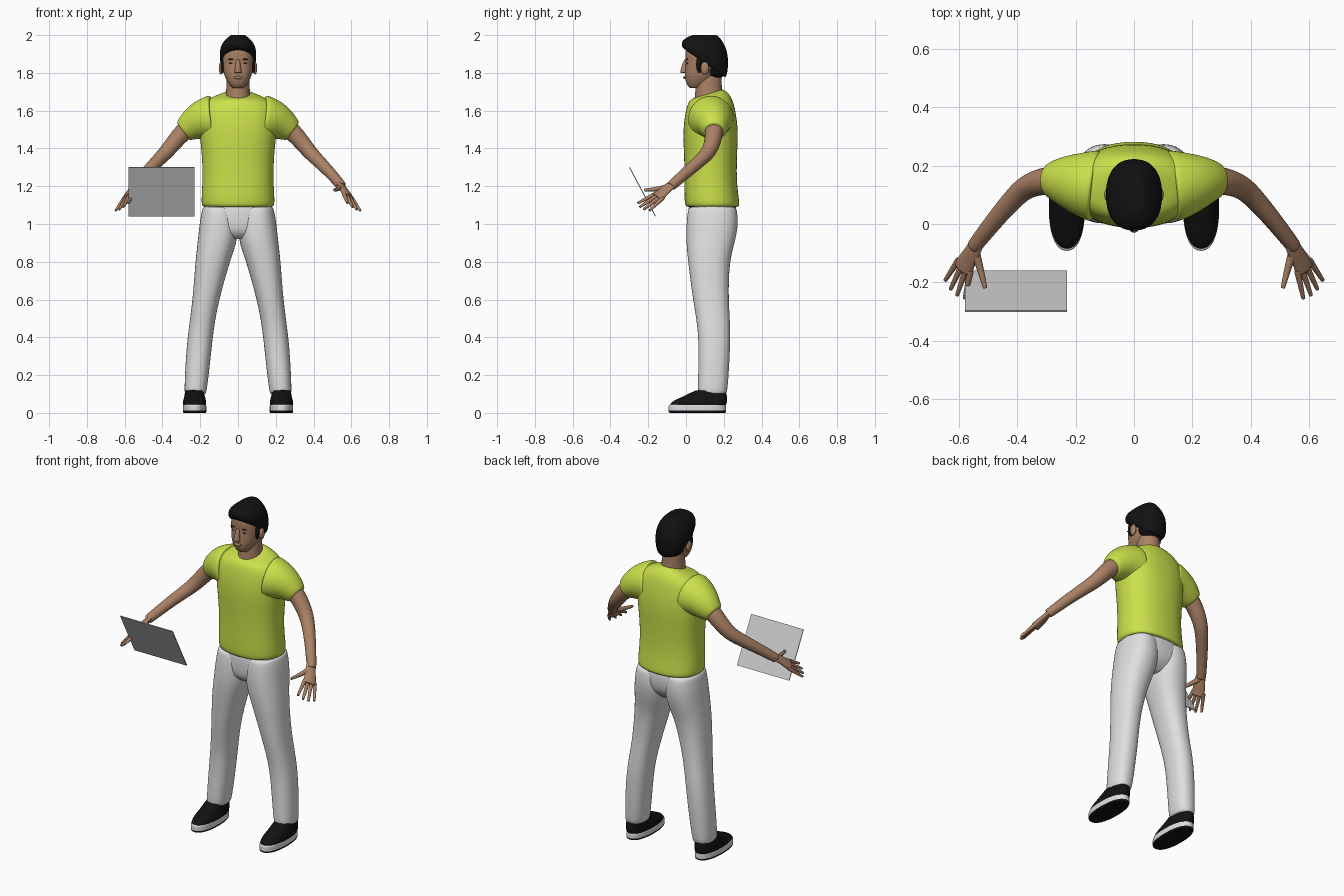
import bpy, bmesh, math
from mathutils import Vector

cube = bpy.data.objects.get("Cube")
if cube:
    bpy.data.objects.remove(cube, do_unlink=True)


def material(name, red, green, blue):
    mat = bpy.data.materials.new(name)
    mat.use_nodes = True
    mat.diffuse_color = (red, green, blue, 1)
    shader = mat.node_tree.nodes["Principled BSDF"]
    shader.inputs["Base Color"].default_value = mat.diffuse_color
    shader.inputs["Roughness"].default_value = 0.8
    return mat


SKIN = material("skin", 0.4, 0.22, 0.13)
BROWN = material("dark_brown", 0.06, 0.03, 0.02)
BLACK = material("black", 0.006, 0.006, 0.006)
LIME = material("lime_shirt", 0.6, 0.75, 0.07)
WHITE = material("white_cloth", 0.74, 0.74, 0.74)
GREY = material("light_grey", 0.6, 0.6, 0.6)


def finish(name, bm, mat, mirror, smooth_levels):
    """Turn a bmesh into a smooth object, mirrored across the body if asked."""
    bmesh.ops.recalc_face_normals(bm, faces=bm.faces)
    for face in bm.faces:
        face.smooth = True
    mesh = bpy.data.meshes.new(name)
    bm.to_mesh(mesh)
    bm.free()
    mesh.materials.append(mat)
    ob = bpy.data.objects.new(name, mesh)
    bpy.context.collection.objects.link(ob)
    if mirror:
        ob.modifiers.new("Mirror", 'MIRROR').use_mirror_merge = False
    if smooth_levels:
        subsurf = ob.modifiers.new("Smooth", 'SUBSURF')
        subsurf.levels = subsurf.render_levels = smooth_levels
    return ob


def loft(name, rings, mat, mirror):
    """Skin a list of point rings; a shrunken ring keeps each capped end crisp."""
    def shrunk(ring):
        middle = sum(ring, Vector()) / len(ring)
        return [middle.lerp(point, 0.88) for point in ring]
    bm = bmesh.new()
    rings = [shrunk(rings[0]), *rings, shrunk(rings[-1])]
    loops = [[bm.verts.new(point) for point in ring] for ring in rings]
    for low, high in zip(loops, loops[1:]):
        for i in range(len(low)):
            bm.faces.new((low[i - 1], low[i], high[i], high[i - 1]))
    bm.faces.new(loops[0])
    bm.faces.new(loops[-1])
    return finish(name, bm, mat, mirror, 2)


def angles(count):
    return [math.tau * i / count for i in range(count)]


def stack(name, rows, mat, mirror=False, power=2.3):
    """Level rings: x, y, z of the centre, half width, half depth, optional slope."""
    def rounded(value):
        return math.copysign(abs(value) ** (2 / power), value)
    rings = []
    for x, y, z, width, depth, *slope in rows:
        ring = []
        for angle in angles(20):
            dy = depth * rounded(math.sin(angle))
            rise = dy * sum(slope)
            ring.append(Vector((x + width * rounded(math.cos(angle)), y + dy, z + rise)))
        rings.append(ring)
    return loft(name, rings, mat, mirror)


def tube(name, points, start, end, mat, side, flat=1):
    """Mirrored limb along points, its radius tapering from start to end."""
    points = [Vector(p) for p in points]
    last = len(points) - 1
    rings = []
    for i, point in enumerate(points):
        along = points[min(i + 1, last)] - points[max(i - 1, 0)]
        v = along.cross(Vector(side)).normalized()
        u = v.cross(along).normalized()
        radius = start + (end - start) * i / last
        rings.append([point + radius * (u * math.cos(a) + v * flat * math.sin(a))
                      for a in angles(16)])
    return loft(name, rings, mat, True)


def ellipsoid(name, centre, size, mat, mirror=False):
    bm = bmesh.new()
    bmesh.ops.create_uvsphere(bm, u_segments=16, v_segments=10, radius=1)
    bmesh.ops.scale(bm, vec=size, verts=bm.verts)
    bmesh.ops.translate(bm, vec=centre, verts=bm.verts)
    finish(name, bm, mat, mirror, 0)


# Shirt: body with a sloping collar, then short sleeves
stack("shirt_body", [
    (0, 0.14, 1.09, 0.2, 0.15), (0, 0.13, 1.2, 0.19, 0.14), (0, 0.13, 1.35, 0.19, 0.14),
    (0, 0.13, 1.5, 0.21, 0.15), (0, 0.13, 1.62, 0.21, 0.13),
    (0, 0.13, 1.67, 0.15, 0.11, 0.1), (0, 0.12, 1.69, 0.07, 0.08, 0.3)], LIME)
tube("sleeve", [(0.13, 0.13, 1.56), (0.2, 0.14, 1.55), (0.25, 0.15, 1.52), (0.29, 0.15, 1.49)],
     0.13, 0.06, LIME, (0, 1, 0))

# Trousers
stack("trouser_seat", [
    (0, 0.14, 1.1, 0.19, 0.13), (0, 0.14, 1, 0.2, 0.13),
    (0, 0.13, 0.95, 0.19, 0.11), (0, 0.13, 0.92, 0.09, 0.07)], WHITE)
stack("trouser_leg", [
    (0.226, 0.14, 0.1, 0.06, 0.08), (0.21, 0.15, 0.3, 0.067, 0.083),
    (0.195, 0.15, 0.45, 0.067, 0.087), (0.17, 0.13, 0.6, 0.07, 0.095),
    (0.135, 0.12, 0.8, 0.092, 0.11), (0.11, 0.13, 0.9, 0.105, 0.13),
    (0.1, 0.14, 1, 0.105, 0.14), (0.1, 0.14, 1.09, 0.09, 0.13)], WHITE, True)

# Shoes: white rim with a black tread, and a black upper
sole = stack("shoe_sole", [(0.23, 0.06, z, 0.063, 0.154) for z in (0, 0.01, 0.03, 0.045)],
             WHITE, True)
sole.data.materials.append(BLACK)
for face in sole.data.polygons:
    face.material_index = int(face.center.z < 0.008)
stack("shoe_upper", [
    (0.23, 0.06, 0.035, 0.063, 0.152), (0.23, 0.07, 0.06, 0.063, 0.15),
    (0.23, 0.1, 0.085, 0.055, 0.12), (0.23, 0.13, 0.12, 0.05, 0.08)], BLACK, True)

# Arms and hands
tube("arm", [
    (0.22, 0.15, 1.54), (0.29, 0.15, 1.49), (0.34, 0.14, 1.43), (0.38, 0.12, 1.38),
    (0.42, 0.08, 1.34), (0.48, 0.01, 1.28), (0.55, -0.08, 1.2)], 0.054, 0.027, SKIN, (0, 0, 1))
across = Vector((0.67, 0.62, -0.39))
knuckles = Vector((0.58, -0.14, 1.15))
tube("palm", [(0.535, -0.06, 1.22), (0.555, -0.1, 1.19), (0.575, -0.13, 1.16),
              knuckles + Vector((0.005, -0.015, -0.01))], 0.027, 0.04, SKIN, across, 0.5)
for i, name in enumerate(("index", "middle", "ring", "little")):
    spread = i / 1.5 - 1
    reach = 1 - 0.15 * abs(spread)
    base = knuckles + across * 0.03 * spread
    tip = knuckles + across * 0.05 * spread + Vector((0.04, -0.1, -0.07)) * reach
    tube(name + "_finger", [base, base.lerp(tip, 0.5), tip], 0.012, 0.007, SKIN, across)
tube("thumb", [(0.55, -0.08, 1.2), (0.53, -0.14, 1.185), (0.51, -0.22, 1.18)],
     0.018, 0.008, SKIN, across)

# Neck and head
stack("neck", [(0, 0.12, 1.64, 0.07, 0.08), (0, 0.12, 1.7, 0.063, 0.07),
               (0, 0.12, 1.8, 0.06, 0.07)], SKIN, power=2)
stack("head", [
    (0, 0.05, 1.72, 0.03, 0.03), (0, 0.06, 1.74, 0.05, 0.06), (0, 0.08, 1.79, 0.077, 0.09),
    (0, 0.1, 1.85, 0.086, 0.1), (0, 0.1, 1.92, 0.086, 0.11), (0, 0.1, 1.97, 0.05, 0.08)], SKIN)
stack("nose", [(0, -0.01, 1.8, 0.02, 0.02), (0, -0.01, 1.82, 0.016, 0.02),
               (0, 0, 1.87, 0.01, 0.01)], SKIN, power=2)
ellipsoid("ear", (0.09, 0.1, 1.825), (0.012, 0.022, 0.034), SKIN, True)
ellipsoid("eye", (0.033, 0.008, 1.85), (0.014, 0.006, 0.005), BROWN, True)
ellipsoid("eyebrow", (0.035, 0.005, 1.872), (0.02, 0.006, 0.004), BROWN, True)
ellipsoid("lips", (0, -0.005, 1.775), (0.025, 0.01, 0.008), SKIN)

# Hair: cap sloping down to the nape, with sideburns
stack("hair_cap", [
    (0, 0.1, 1.85, 0.091, 0.113, -0.7), (0, 0.1, 1.88, 0.1, 0.125, -0.5),
    (0, 0.1, 1.95, 0.095, 0.125, -0.2), (0, 0.1, 2, 0.04, 0.07)], BLACK)
ellipsoid("hair_nape", (0, 0.15, 1.82), (0.08, 0.065, 0.055), BLACK)
ellipsoid("sideburn", (0.08, 0.07, 1.845), (0.011, 0.016, 0.045), BLACK, True)

# Tilted flat board in front of the right hand
bpy.ops.mesh.primitive_cube_add(size=1, location=(-0.405, -0.23, 1.17))
board = bpy.context.object
board.name = "board"
board.scale = (0.35, 0.005, 0.293)
board.rotation_euler.x = math.radians(28)
board.data.materials.append(GREY)
